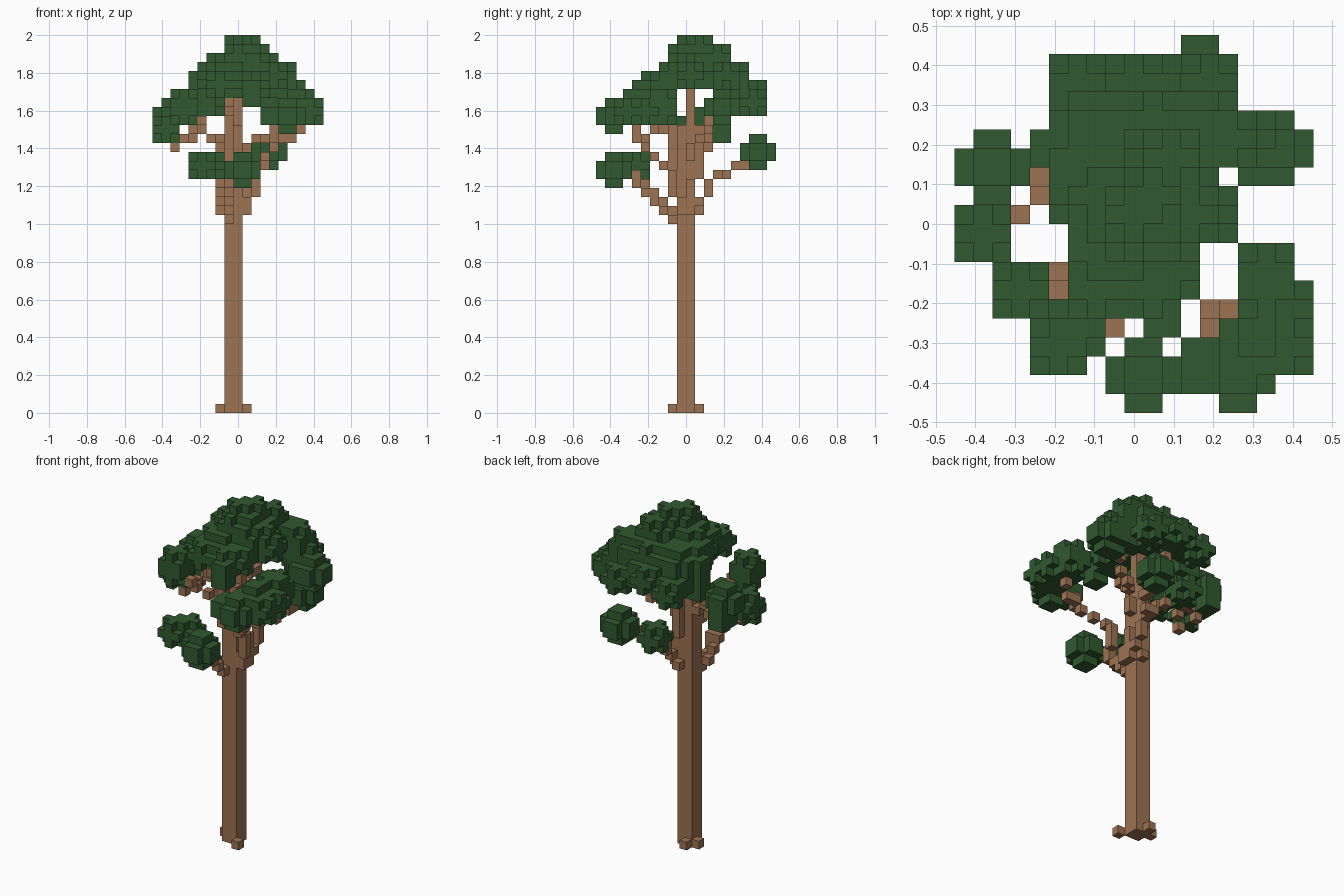
import bpy
import bmesh
from mathutils import Vector

cube = bpy.data.objects.get("Cube")
if cube:
    bpy.data.objects.remove(cube, do_unlink=True)

UNIT = 2 / 42                                  # edge of one block
ORIGIN = Vector((-9.5, -10, 0))                # grid corner, in blocks
AXES = [Vector(a) for a in ((1, 0, 0), (0, 1, 0), (0, 0, 1))]


def make_material(name, rgb):
    mat = bpy.data.materials.new(name)
    mat.use_nodes = True
    mat.diffuse_color = (*rgb, 1)
    bsdf = mat.node_tree.nodes["Principled BSDF"]
    bsdf.inputs["Base Color"].default_value = (*rgb, 1)
    bsdf.inputs["Roughness"].default_value = 1
    return mat


def box(x, y, z, sx, sy, sz):
    return {(x + i, y + j, z + k)
            for i in range(sx) for j in range(sy) for k in range(sz)}


def clump(x, y, z, *size):
    """Box of blocks: big ones lose their edges, small ones their corners."""
    limit = 2 if min(size) > 3 else 3

    def extremes(cell):
        return sum(s > 2 and c - lo in (0, s - 1)
                   for c, lo, s in zip(cell, (x, y, z), size))
    return {c for c in box(x, y, z, *size) if extremes(c) < limit}


def tuft(x, y, z):
    return clump(x, y, z, 3, 3, 3)


def ball(x, y, z):
    return clump(x, y, z, 4, 4, 4)


def limb(*points):
    """Chain of blocks through the given grid points."""
    cells = set()
    for a, b in zip(points, points[1:]):
        a, b = Vector(a), Vector(b)
        steps = int(max(abs(c) for c in b - a))
        cells |= {tuple(round(c) for c in a.lerp(b, n / steps))
                  for n in range(steps + 1)}
    return cells


def build(name, cells, mat):
    """Skin a set of blocks, keeping only the exposed faces."""
    bm = bmesh.new()
    for cell in cells:
        centre = Vector(cell) + Vector((0.5, 0.5, 0.5)) + ORIGIN
        for n, axis in enumerate(AXES):
            u, v = AXES[(n + 1) % 3] / 2, AXES[(n + 2) % 3] / 2
            for side in (1, -1):
                step = axis * side
                if tuple(int(c + s) for c, s in zip(cell, step)) in cells:
                    continue
                mid = centre + step / 2
                w = v * side
                ring = (mid - u - w, mid + u - w, mid + u + w, mid - u + w)
                bm.faces.new([bm.verts.new(p * UNIT) for p in ring])
    bmesh.ops.remove_doubles(bm, verts=bm.verts, dist=UNIT / 100)
    mesh = bpy.data.meshes.new(name)
    bm.to_mesh(mesh)
    bm.free()
    mesh.materials.append(mat)
    obj = bpy.data.objects.new(name, mesh)
    bpy.context.collection.objects.link(obj)


bark = make_material("bark brown", (0.335, 0.172, 0.085))
leaf = make_material("leaf green", (0.029, 0.1, 0.029))

# Trunk, thinner near the crown, and the root blocks around its foot
trunk = box(8, 9, 0, 2, 2, 32) | box(8, 10, 32, 2, 1, 4)
roots = {(10, 8, 0), (8, 11, 0), (7, 10, 0)}

# Foliage: domed crown, open underneath, from large clumps to small tufts
crown_core = [
    clump(8, 8, 37, 5, 5, 4), clump(9, 10, 37, 4, 5, 4),
    clump(6, 8, 36, 5, 6, 4), clump(10, 8, 36, 4, 5, 4),
    clump(6, 7, 36, 4, 3, 3), clump(5, 10, 36, 4, 4, 3),
    clump(11, 9, 36, 4, 3, 3), clump(5, 13, 35, 5, 4, 4),
    clump(10, 12, 35, 5, 5, 4), box(4, 13, 35, 2, 2, 3),
    clump(4, 13, 33, 3, 2, 3), box(10, 4, 34, 2, 2, 3),
]
crown_tufts = [
    tuft(8, 9, 39), tuft(9, 10, 39), tuft(8, 8, 38), tuft(10, 12, 38),
    tuft(6, 10, 37), tuft(11, 9, 37), tuft(5, 12, 36), tuft(13, 13, 36),
    tuft(9, 14, 36), tuft(8, 7, 36), tuft(6, 5, 35), tuft(9, 5, 35),
    tuft(10, 6, 35), tuft(5, 16, 33), tuft(5, 14, 34), tuft(7, 15, 34),
    tuft(8, 16, 34), tuft(10, 15, 34), tuft(12, 16, 33), tuft(12, 14, 33),
]
# Foliage: outer clumps, by side
left_side = [clump(14, 12, 32, 5, 4, 4), tuft(14, 13, 34)]
front_left = [ball(13, 0, 31), clump(14, 2, 32, 4, 4, 4), tuft(16, 2, 32),
              tuft(16, 4, 32), tuft(15, 6, 33), clump(15, 5, 32, 3, 4, 4),
              box(12, 1, 32, 2, 3, 2)]
right_side = [ball(0, 11, 31), clump(1, 12, 30, 2, 3, 2), tuft(0, 8, 30),
              clump(2, 5, 32, 3, 3, 4)]
front_low = [ball(8, 0, 25), tuft(4, 2, 26), tuft(5, 3, 26)]
back_low = [ball(11, 16, 27), tuft(7, 16, 27)]

foliage = {
    "crown_leaves": crown_core + crown_tufts,
    "left_leaves": left_side,
    "front_left_leaves": front_left,
    "right_leaves": right_side,
    "front_low_leaves": front_low,
    "back_low_leaves": back_low,
}
used = set(trunk)
for name, parts in foliage.items():
    cells = set().union(*parts) - used
    used |= cells
    build(name, cells, leaf)

# Branches reaching out to each clump
limbs = {
    "front_branch": limb((8, 8, 21), (8, 7, 22), (8, 6, 24), (8, 4, 25),
                         (9, 3, 26)),
    "front_right_branch": limb((7, 8, 22), (7, 7, 23), (7, 5, 25),
                               (8, 4, 26), (6, 4, 27)),
    "back_branch": limb((9, 11, 22), (10, 11, 23), (10, 12, 25),
                        (11, 14, 26), (13, 17, 28)),
    "back_right_branch": limb((10, 14, 26), (8, 16, 28)),
    "front_left_branch": limb((10, 9, 22), (11, 8, 25), (11, 7, 27),
                              (13, 5, 29), (13, 4, 31), (14, 3, 32)),
    "left_twig": limb((13, 5, 29), (15, 5, 30), (16, 6, 31)),
    "left_branch": limb((10, 10, 28), (11, 11, 30), (15, 14, 32)),
    "right_branch": limb((7, 10, 29), (5, 11, 31), (4, 11, 31),
                         (3, 10, 30), (2, 9, 29)),
    "right_front_branch": limb((7, 9, 30), (5, 7, 31), (5, 6, 32), (3, 6, 32)),
    "right_twig": limb((4, 11, 31), (4, 12, 30), (2, 12, 29)),
    "crown_front_branch": limb((8, 8, 27), (8, 8, 31), (8, 6, 35)),
    "crown_back_branch": limb((9, 11, 26), (9, 11, 31), (9, 13, 32), (9, 16, 34)),
    "trunk_burl": limb((10, 10, 22), (10, 10, 25)),
}
build("trunk", trunk, bark)
build("roots", roots, bark)
used |= roots
for name, cells in limbs.items():
    cells -= used
    used |= cells
    build(name, cells, bark)
